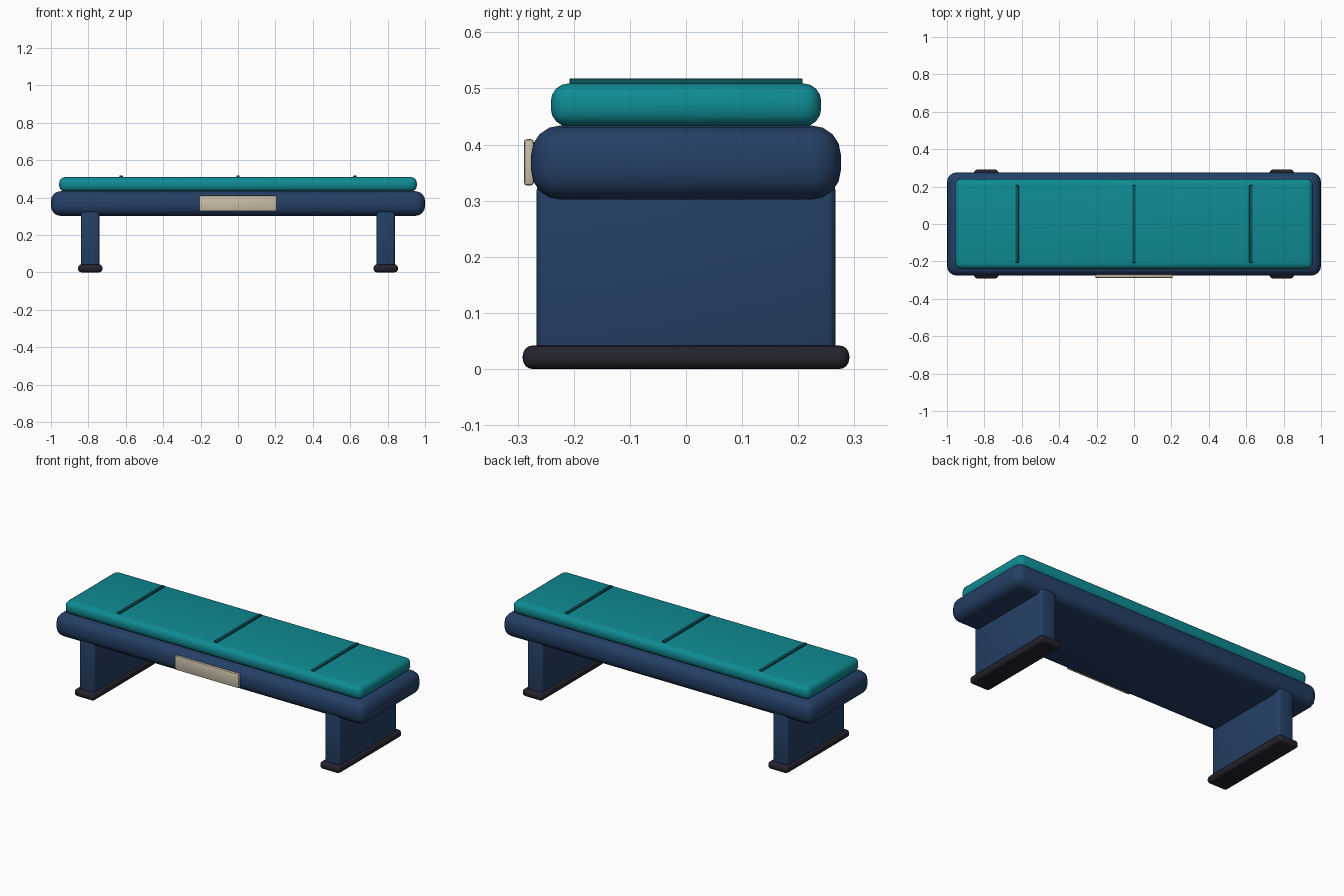
import bpy, bmesh, math
from mathutils import Vector

if "Cube" in bpy.data.objects:
    bpy.data.objects.remove(bpy.data.objects["Cube"])


def material(name, hex_code):
    """Flat material from an sRGB hex code, stored as linear values."""
    srgb = [int(hex_code[i:i + 2], 16) / 255 for i in (0, 2, 4)]
    linear = [c / 12.92 if c <= 0.04045 else ((c + 0.055) / 1.055) ** 2.4 for c in srgb]
    mat = bpy.data.materials.new(name)
    mat.diffuse_color = (*linear, 1)
    mat.use_nodes = True
    mat.node_tree.nodes["Principled BSDF"].inputs["Base Color"].default_value = mat.diffuse_color
    return mat


def rounded_box(name, low, high, radius, segments, mat):
    """Box between two corners with all edges rounded."""
    low, high = Vector(low), Vector(high)
    size, centre = high - low, (low + high) / 2
    bm = bmesh.new()
    bmesh.ops.create_cube(bm, size=1)
    bmesh.ops.scale(bm, vec=size, verts=bm.verts)
    bmesh.ops.bevel(bm, geom=bm.edges[:], offset=radius, segments=segments,
                    profile=0.5, affect='EDGES', clamp_overlap=True)
    mesh = bpy.data.meshes.new(name)
    bm.to_mesh(mesh)
    bm.free()
    mesh.materials.append(mat)
    obj = bpy.data.objects.new(name, mesh)
    obj.location = centre
    bpy.context.collection.objects.link(obj)
    bpy.ops.object.select_all(action='DESELECT')
    obj.select_set(True)
    bpy.context.view_layer.objects.active = obj
    bpy.ops.object.shade_smooth_by_angle(angle=math.radians(35))
    return obj


navy = material("navy frame", "243F65")
teal = material("teal cushion", "0F8B94")
dark_teal = material("dark teal seam", "0B5259")
charcoal = material("charcoal rubber", "24232E")
beige = material("beige plate", "CCBFA8")

# Bench frame and seat cushion
rounded_box("frame", (-1, -0.276, 0.302), (1, 0.276, 0.434), 0.052, 4, navy)
rounded_box("cushion", (-0.956, -0.241, 0.432), (0.956, 0.241, 0.509), 0.032, 4, teal)

# Raised seams across the cushion
for label, x in (("left", -0.625), ("middle", 0), ("right", 0.625)):
    rounded_box(f"seam_{label}", (x - 0.009, -0.208, 0.500),
                (x + 0.009, 0.208, 0.518), 0.003, 2, dark_teal)

# Slab legs with rounded feet
for label, x in (("left", -0.79), ("right", 0.79)):
    rounded_box(f"leg_{label}", (x - 0.049, -0.266, 0.012),
                (x + 0.049, 0.266, 0.335), 0.015, 3, navy)
    rounded_box(f"foot_{label}", (x - 0.065, -0.291, 0),
                (x + 0.065, 0.291, 0.042), 0.018, 4, charcoal)

# Plate on the front of the frame
rounded_box("front_plate", (-0.207, -0.289, 0.327), (0.207, -0.271, 0.410), 0.006, 2, beige)
